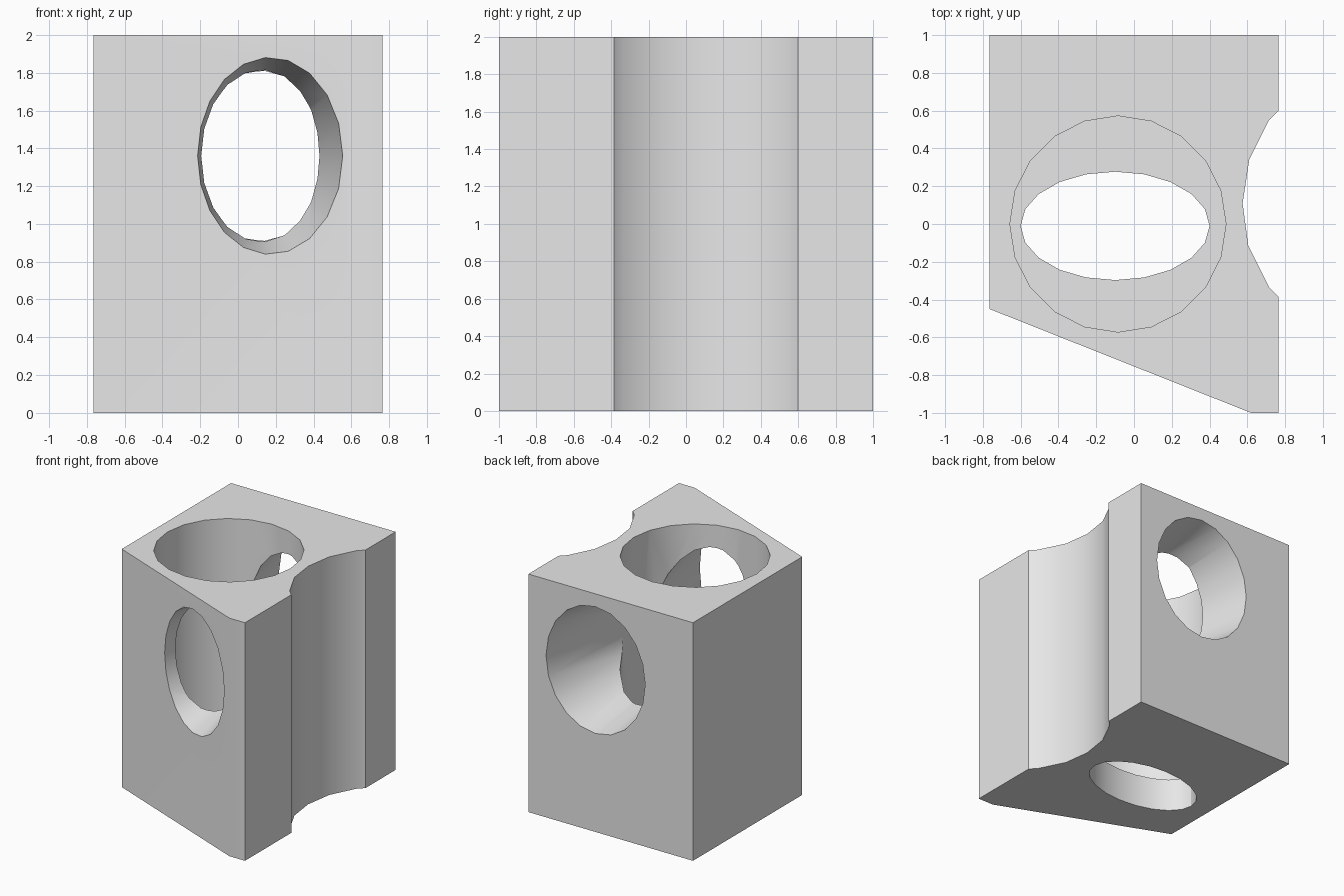
import bpy, bmesh, math
from mathutils import Matrix

cube = bpy.data.objects.get("Cube")
if cube:
    bpy.data.objects.remove(cube, do_unlink=True)

grey = bpy.data.materials.new("light_grey")
grey.use_nodes = True
grey.diffuse_color = (0.8, 0.8, 0.8, 1)
grey.node_tree.nodes["Principled BSDF"].inputs["Base Color"].default_value = (0.8, 0.8, 0.8, 1)


def add_object(name, bm):
    bmesh.ops.recalc_face_normals(bm, faces=bm.faces)
    mesh = bpy.data.meshes.new(name)
    bm.to_mesh(mesh)
    bm.free()
    mesh.materials.append(grey)
    obj = bpy.data.objects.new(name, mesh)
    bpy.context.collection.objects.link(obj)
    return obj


def bore(name, centre, radius_start, radius_end, length, scale, turn=0):
    """Tapered elliptical cutter, centred, turned about x."""
    bm = bmesh.new()
    bmesh.ops.create_cone(bm, cap_ends=True, segments=20, radius1=radius_start,
                          radius2=radius_end, depth=length)
    shape = Matrix.Rotation(turn, 4, 'X') @ Matrix.Diagonal((*scale, 1, 1))
    bm.transform(Matrix.Translation(centre) @ shape)
    return add_object(name, bm)


# Block with a slanted front and a shallow groove down its side
outline = [(-0.765, 1), (-0.765, -0.45), (0.62, -1), (0.765, -1),
           (0.765, -0.385), (0.715, -0.335), (0.605, -0.115), (0.575, 0.11),
           (0.61, 0.34), (0.715, 0.55), (0.765, 0.6), (0.765, 1)]
bm = bmesh.new()
base = bm.faces.new([bm.verts.new((x, y, 0)) for x, y in outline])
top = bmesh.ops.extrude_face_region(bm, geom=[base])["geom"]
bmesh.ops.translate(bm, vec=(0, 0, 2), verts=[v for v in top if isinstance(v, bmesh.types.BMVert)])
block = add_object("bored_block", bm)

# Wide top bore, elliptical floor hole, tapered front and back holes
quarter = math.pi / 2
cutters = [
    bore("top_bore", (-0.085, 0, 1.28), 0.572, 0.572, 2, (1, 1)),
    bore("floor_hole", (-0.1, -0.01, 0.2), 1, 1, 0.8, (0.5, 0.287)),
    bore("front_hole", (0.145, -0.6, 1.36), 0.585, 0.36, 1, (0.735, 1), -quarter),
    bore("back_hole", (0.14, 0.55, 1.36), 0.55, 0.36, 1.1, (0.865, 1), quarter),
]
bpy.context.view_layer.objects.active = block
for cutter in cutters:
    cutter.hide_render = True
    cut = block.modifiers.new(cutter.name, 'BOOLEAN')
    cut.operation = 'DIFFERENCE'
    cut.solver = 'EXACT'
    cut.object = cutter
    bpy.ops.object.modifier_apply(modifier=cut.name)
    bpy.data.objects.remove(cutter, do_unlink=True)

# Smooth bores, crisp edges
bpy.ops.object.select_all(action='DESELECT')
block.select_set(True)
bpy.ops.object.shade_smooth_by_angle(angle=math.radians(30))
